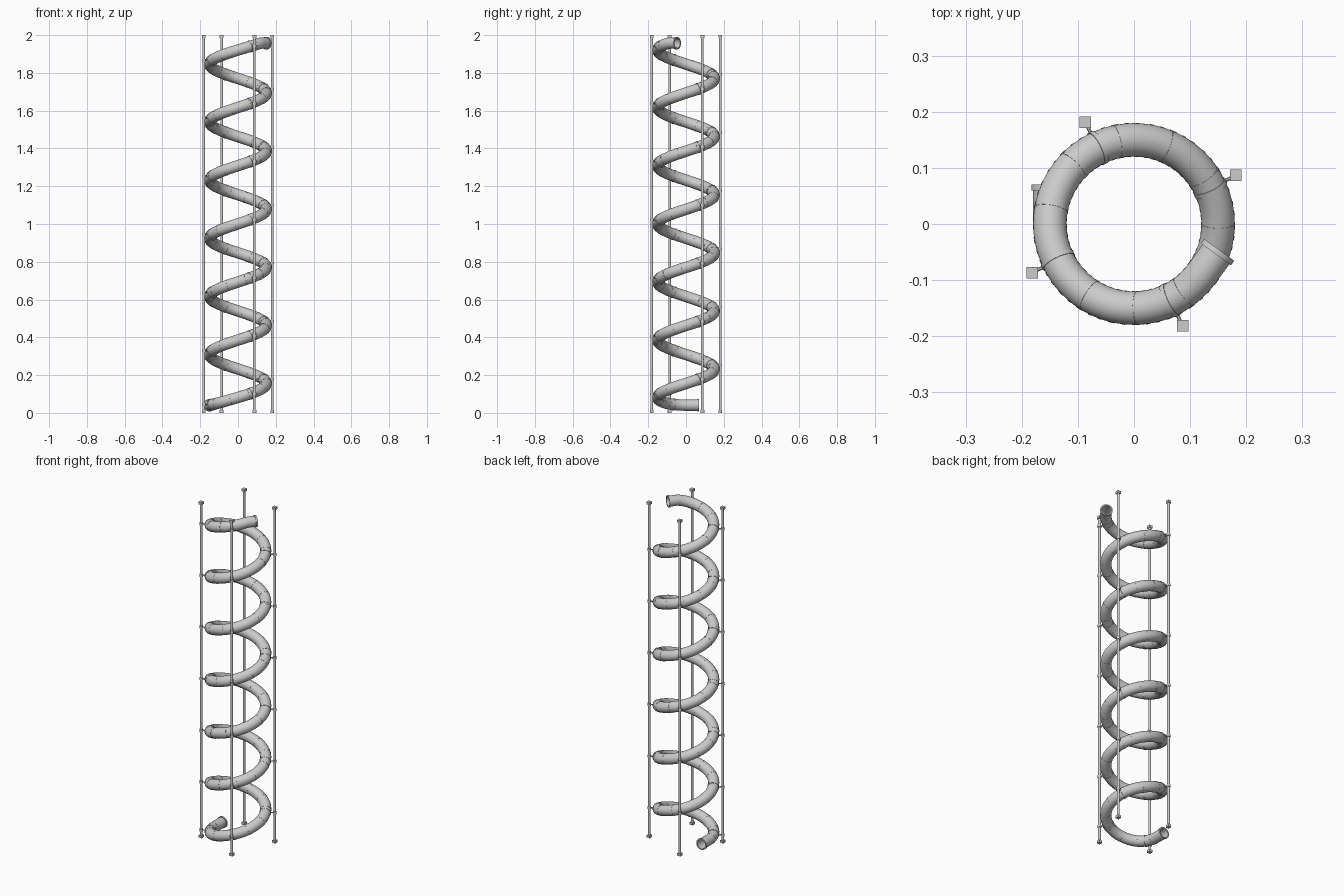
import bpy, bmesh, math
from mathutils import Vector

if "Cube" in bpy.data.objects:
    bpy.data.objects.remove(bpy.data.objects["Cube"])

R, TUBE, PITCH = 0.15, 0.03, 0.308
T0, T1 = -180.0, 2124.0      # coil start / end angle in degrees
LEAD_IN, LEAD_OUT = 0.07, 0.052


def coil(t):
    """Helix point at angle t (degrees), flattened near both ends."""
    z = 0.154 + PITCH * t / 360
    z = 0.5 * (z + 0.035 + math.hypot(z - 0.035, 0.03))
    z = 0.5 * (z + 1.974 - math.hypot(z - 1.974, 0.03))
    a = math.radians(t)
    return Vector((R * math.cos(a), R * math.sin(a), z))


def tangent(t):
    return (coil(t + 0.5) - coil(t - 0.5)).normalized()


def add_object(name, bm):
    bmesh.ops.recalc_face_normals(bm, faces=bm.faces)
    me = bpy.data.meshes.new(name)
    bm.to_mesh(me)
    bm.free()
    ob = bpy.data.objects.new(name, me)
    bpy.context.collection.objects.link(ob)
    bpy.ops.object.select_all(action='DESELECT')
    ob.select_set(True)
    bpy.context.view_layer.objects.active = ob
    bpy.ops.object.shade_smooth_by_angle(angle=math.radians(40))
    return ob


def sweep(bm, stations, n, closed=False):
    """Skin rings given as (centre, axis, radius); closed joins last to first."""
    rings = []
    for c, d, r in stations:
        side = d.cross(Vector((0, 0, 1)))
        side = side.normalized() if side.length > 1e-4 else Vector((1, 0, 0))
        up = side.cross(d).normalized()
        ring = []
        for i in range(n):
            a = 2 * math.pi * (i + 0.5) / n
            ring.append(bm.verts.new(c + side * (r * math.cos(a)) + up * (r * math.sin(a))))
        rings.append(ring)
    pairs = list(zip(rings, rings[1:]))
    if closed:
        pairs.append((rings[-1], rings[0]))
    else:
        bm.faces.new(rings[0])
        bm.faces.new(rings[-1])
    for a, b in pairs:
        for i in range(n):
            j = (i + 1) % n
            bm.faces.new((a[i], a[j], b[j], b[i]))


def band(bm, c, d, width, inner, outer, n=20):
    h = d * width / 2
    sweep(bm, [(c - h, d, outer), (c + h, d, outer), (c + h, d, inner), (c - h, d, inner)], n, True)


# hollow coiled pipe with straight ends
d0, d1 = tangent(T0), tangent(T1)
d0.z = d1.z = 0
d0.normalize()
d1.normalize()
start, end = coil(T0) - d0 * LEAD_IN, coil(T1) + d1 * LEAD_OUT
steps = int((T1 - T0) / 6)
path = [(start, d0)]
path += [(coil(T0 + 6 * i), tangent(T0 + 6 * i)) for i in range(steps + 1)]
path += [(end, d1)]
bm = bmesh.new()
sweep(bm, [(c, d, TUBE) for c, d in path] + [(c, d, 0.0265) for c, d in reversed(path)], 20, True)
add_object("coiled_pipe", bm)

# end flanges
bm = bmesh.new()
band(bm, start + d0 * 0.005, d0, 0.01, 0.0262, 0.0335)
band(bm, end - d1 * 0.005, d1, 0.01, 0.0262, 0.0335)
add_object("pipe_end_flanges", bm)

# thin joints between pipe sections
bm = bmesh.new()
t = T0 + 8
while t < T1:
    band(bm, coil(t), tangent(t), 0.003, 0.029, 0.0308)
    t += 34
add_object("pipe_joints", bm)

# support posts, each with brackets and clamps at every turn
Z = Vector((0, 0, 1))
for k in range(4):
    ang = 25.5 + 90 * k
    a = math.radians(ang)
    out = Vector((math.cos(a), math.sin(a), 0))
    foot = out * 0.201
    bm = bmesh.new()
    sweep(bm, [(foot, Z, 0.0075), (foot + Z * 2, Z, 0.0075)], 12)
    add_object(f"post_{k + 1}", bm)

    # square end caps
    bm = bmesh.new()
    for z in (0, 1.985):
        p = foot + Z * z
        sweep(bm, [(p, Z, 0.0145), (p + Z * 0.015, Z, 0.0145)], 4)
    add_object(f"post_caps_{k + 1}", bm)

    bm = bmesh.new()
    t = ang - 360
    while t < T1:
        if t > T0:
            c = coil(t)
            band(bm, c, tangent(t), 0.008, 0.029, 0.0318)
            p = Vector((foot.x, foot.y, c.z))
            sweep(bm, [(c + out * 0.0285, out, 0.0035), (p, out, 0.0035)], 8)
            band(bm, p, Z, 0.014, 0.007, 0.0105, 12)
        t += 360
    add_object(f"clamps_{k + 1}", bm)
